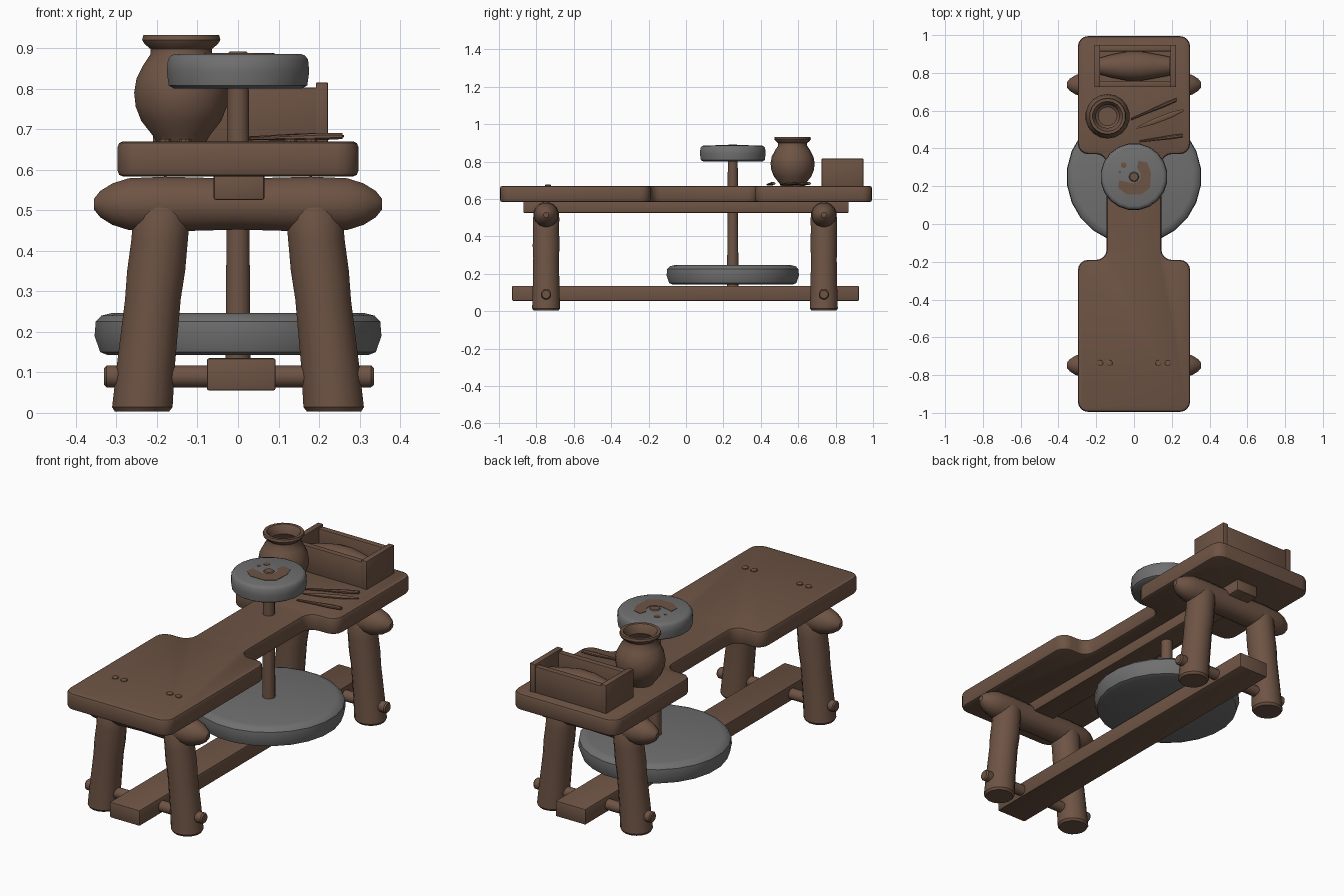
import bpy, bmesh, math
from mathutils import Vector


def material(name, rgb):
    m = bpy.data.materials.new(name)
    m.diffuse_color = (*rgb, 1)
    return m


WOOD = material("brown wood", (0.155, 0.088, 0.058))
STONE = material("grey stone", (0.16, 0.16, 0.16))


def finish(name, bm, mat, angle=35):
    bmesh.ops.recalc_face_normals(bm, faces=bm.faces)
    me = bpy.data.meshes.new(name)
    bm.to_mesh(me)
    bm.free()
    ob = bpy.data.objects.new(name, me)
    bpy.context.collection.objects.link(ob)
    me.materials.append(mat)
    bpy.ops.object.select_all(action='DESELECT')
    ob.select_set(True)
    bpy.context.view_layer.objects.active = ob
    bpy.ops.object.shade_smooth_by_angle(angle=math.radians(angle))
    return ob


def loft(name, rings, axis='z', sides=16, mat=WOOD, squash=1.0, angle=35):
    """Round body through rings (position along axis, centre a, centre b, radius)."""
    bm = bmesh.new()
    loops = []
    for t, a, b, r in rings:
        loop = []
        for i in range(sides):
            w = 2 * math.pi * (i + 0.5) / sides
            u, v = a + r * math.cos(w), b + r * squash * math.sin(w)
            loop.append(bm.verts.new((u, v, t) if axis == 'z' else (t, u, v)))
        loops.append(loop)
    for p, q in zip(loops, loops[1:]):
        for i in range(sides):
            j = (i + 1) % sides
            bm.faces.new((p[i], p[j], q[j], q[i]))
    bm.faces.new(loops[0])
    bm.faces.new(loops[-1])
    return finish(name, bm, mat, angle)


def slab(name, outline, z0, z1, corner=0, edge=0.0, mat=WOOD):
    """Extruded outline with rounded corners and softened rims."""
    bm = bmesh.new()
    f = bm.faces.new([bm.verts.new((x, y, z0)) for x, y in outline])
    ext = bmesh.ops.extrude_face_region(bm, geom=[f])
    bmesh.ops.translate(bm, vec=(0, 0, z1 - z0),
                        verts=[g for g in ext['geom'] if isinstance(g, bmesh.types.BMVert)])
    bmesh.ops.recalc_face_normals(bm, faces=bm.faces)
    if corner:
        up = [e for e in bm.edges if abs(e.verts[0].co.z - e.verts[1].co.z) > 1e-4]
        bmesh.ops.bevel(bm, geom=up, offset=corner, segments=4, profile=0.5, affect='EDGES')
    if edge:
        rim = [e for e in bm.edges if e.calc_face_angle(0) > 1.2]
        bmesh.ops.bevel(bm, geom=rim, offset=edge, segments=2, profile=0.5, affect='EDGES')
    return finish(name, bm, mat)


def box(name, x0, x1, y0, y1, z0, z1, edge=0.006):
    return slab(name, [(x0, y0), (x1, y0), (x1, y1), (x0, y1)], z0, z1, 0, edge)


# bench top with narrow waist
half = [(0.297, -0.995), (0.297, -0.19), (0.145, -0.19),
        (0.145, 0.37), (0.297, 0.37), (0.297, 0.995)]
slab("bench_top", half + [(-x, y) for x, y in reversed(half)], 0.583, 0.67, 0.055, 0.014)

# long beams under the top and near the floor
box("upper_beam", -0.06, 0.065, -0.87, 0.87, 0.525, 0.59)
box("lower_beam", -0.077, 0.093, -0.93, 0.925, 0.055, 0.135)

# trestles: cross log, two splayed legs, peg rail
for end, y in (("front", -0.748), ("back", 0.737)):
    loft(end + "_cross_log", [(s * x, y, 0.515, r) for s, x, r in (
        (-1, 0.355, 0.014), (-1, 0.34, 0.033), (-1, 0.31, 0.052), (-1, 0.27, 0.065),
        (-1, 0.18, 0.069), (1, 0.0, 0.064), (1, 0.18, 0.069), (1, 0.27, 0.065),
        (1, 0.31, 0.052), (1, 0.34, 0.033), (1, 0.355, 0.014))], 'x')
    for side, s in (("left", -1), ("right", 1)):
        loft(f"{end}_{side}_leg", [(z, s * x, y, r) for z, x, r in (
            (0.003, 0.237, 0.068), (0.014, 0.236, 0.076), (0.12, 0.227, 0.073),
            (0.28, 0.210, 0.070), (0.35, 0.202, 0.073), (0.43, 0.193, 0.071),
            (0.50, 0.188, 0.072), (0.56, 0.185, 0.04))])
    loft(end + "_peg_rail", [(x, y, 0.09, r) for x, r in (
        (-0.33, 0.022), (-0.324, 0.028), (0, 0.028), (0.328, 0.028), (0.335, 0.022))], 'x', 12)

# peg heads on the seat
for i, x in enumerate((-0.18, -0.13, 0.13, 0.18)):
    loft(f"seat_peg_{i}", [(0.66, x, -0.737, 0.017), (0.674, x, -0.737, 0.016),
                           (0.678, x, -0.737, 0.010)], sides=10)

# shaft, flywheel and throwing wheel
CY = 0.25
loft("shaft", [(0.10, 0, CY, 0.032), (0.5, 0, CY, 0.029), (0.885, 0, CY, 0.027),
               (0.891, 0, CY, 0.022)], sides=12)
loft("flywheel", [(z, 0, CY, r) for z, r in (
    (0.143, 0.325), (0.150, 0.343), (0.190, 0.357), (0.225, 0.354),
    (0.240, 0.340), (0.246, 0.315))], sides=24, mat=STONE)
loft("throwing_wheel", [(z, 0, CY, r) for z, r in (
    (0.800, 0.160), (0.808, 0.173), (0.842, 0.178), (0.872, 0.175),
    (0.882, 0.167), (0.886, 0.155))], sides=20, mat=STONE)

# clay smears on the throwing wheel
slab("clay_smear", [(0.025, 0.335), (0.07, 0.325), (0.09, 0.27), (0.085, 0.19), (0.04, 0.157),
                    (-0.04, 0.157), (-0.082, 0.19), (-0.08, 0.232), (-0.04, 0.222),
                    (-0.005, 0.215), (0.032, 0.232), (0.036, 0.265), (0.015, 0.30)], 0.885, 0.888)
for i, (x, y, r) in enumerate(((-0.055, 0.312, 0.016), (-0.075, 0.275, 0.008))):
    loft(f"clay_spot_{i}", [(0.885, x, y, r), (0.888, x, y, r)], sides=8)

# hollow pot
loft("pot", [(z, -0.14, 0.57, r) for z, r in (
    (0.668, 0.062), (0.685, 0.072), (0.72, 0.100), (0.755, 0.114), (0.79, 0.118),
    (0.825, 0.112), (0.86, 0.094), (0.885, 0.077), (0.898, 0.077), (0.910, 0.092),
    (0.920, 0.098), (0.932, 0.095), (0.932, 0.080), (0.915, 0.068), (0.89, 0.062),
    (0.86, 0.078), (0.80, 0.10), (0.73, 0.09), (0.70, 0.05))], sides=18)

# open clay box
box("box_left_end", -0.21, -0.18, 0.725, 0.948, 0.668, 0.815, 0.003)
box("box_right_end", 0.192, 0.222, 0.725, 0.948, 0.668, 0.815, 0.003)
box("box_front_side", -0.185, 0.197, 0.728, 0.758, 0.668, 0.803, 0.003)
box("box_back_side", -0.185, 0.197, 0.914, 0.945, 0.668, 0.803, 0.003)
box("box_floor", -0.185, 0.197, 0.75, 0.92, 0.668, 0.70, 0)
loft("clay_lump", [(x, 0.836, 0.71, r) for x, r in (
    (-0.18, 0.045), (-0.12, 0.062), (-0.04, 0.078), (0.03, 0.080),
    (0.10, 0.068), (0.19, 0.05))], 'x', 16)

# pottery tools lying on the bench
tools = (("needle_tool", (-0.015, 0.555), (0.225, 0.658), (0.006, 0.007, 0.012, 0.010), 0.8),
         ("rib_tool", (0.01, 0.507), (0.262, 0.602), (0.004, 0.016, 0.017, 0.006), 0.5),
         ("knife_tool", (0.03, 0.437), (0.258, 0.468), (0.006, 0.008, 0.012, 0.010), 0.8))
for name, a, b, radii, sq in tools:
    a, b = Vector(a), Vector(b)
    rings = []
    for k, r in zip((0, 0.35, 0.75, 1), radii):
        p = a.lerp(b, k)
        rings.append((p.x, p.y, 0.677 + 0.006 * k, r))
    loft(name, rings, 'x', 8, squash=sq)
